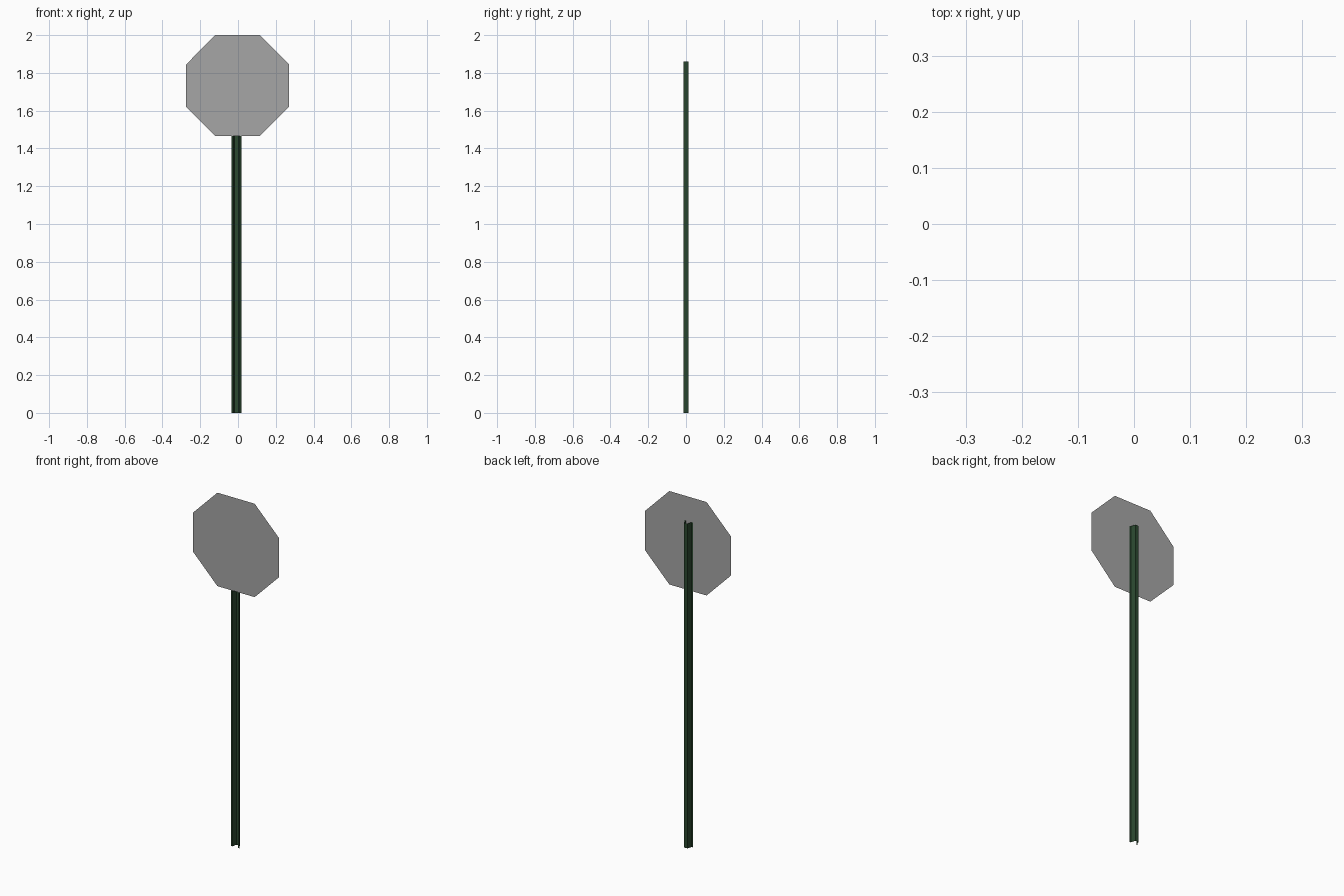
import bpy, bmesh

if "Cube" in bpy.data.objects:
    bpy.data.objects.remove(bpy.data.objects["Cube"])


def material(name, rgb):
    m = bpy.data.materials.new(name)
    m.diffuse_color = (*rgb, 1.0)
    m.use_nodes = True
    m.node_tree.nodes["Principled BSDF"].inputs["Base Color"].default_value = m.diffuse_color
    return m


def make_object(name, bm, mat):
    me = bpy.data.meshes.new(name)
    bm.to_mesh(me)
    bm.free()
    me.materials.append(mat)
    ob = bpy.data.objects.new(name, me)
    bpy.context.collection.objects.link(ob)
    return ob


grey = material("sign grey", (0.38, 0.38, 0.38))
green = material("post dark green", (0.024, 0.065, 0.029))

# Octagonal sign plate: a single thin sheet on the front of the post
cx, cz = -0.0025, 1.7325
hw, hh, fx, fz = 0.2725, 0.2675, 0.118, 0.112
outline = [(fx, -hh), (hw, -fz), (hw, fz), (fx, hh),
           (-fx, hh), (-hw, fz), (-hw, -fz), (-fx, -hh)]
bm = bmesh.new()
bm.faces.new([bm.verts.new((cx + x, -0.0142, cz + z)) for x, z in outline])
make_object("sign_plate", bm, grey)

# Post: open hat-shaped channel, flanges at the front and web at the back
px = -0.0085
half = [(0.027, -0.0135), (0.018, -0.0135), (0.011, 0.014)]
profile = [(-x, y) for x, y in half] + [(x, y) for x, y in reversed(half)]
bm = bmesh.new()
low = [bm.verts.new((px + x, y, 0.0)) for x, y in profile]
high = [bm.verts.new((px + x, y, 1.86)) for x, y in profile]
for i in range(len(profile) - 1):
    bm.faces.new((low[i], low[i + 1], high[i + 1], high[i]))
make_object("channel_post", bm, green)
